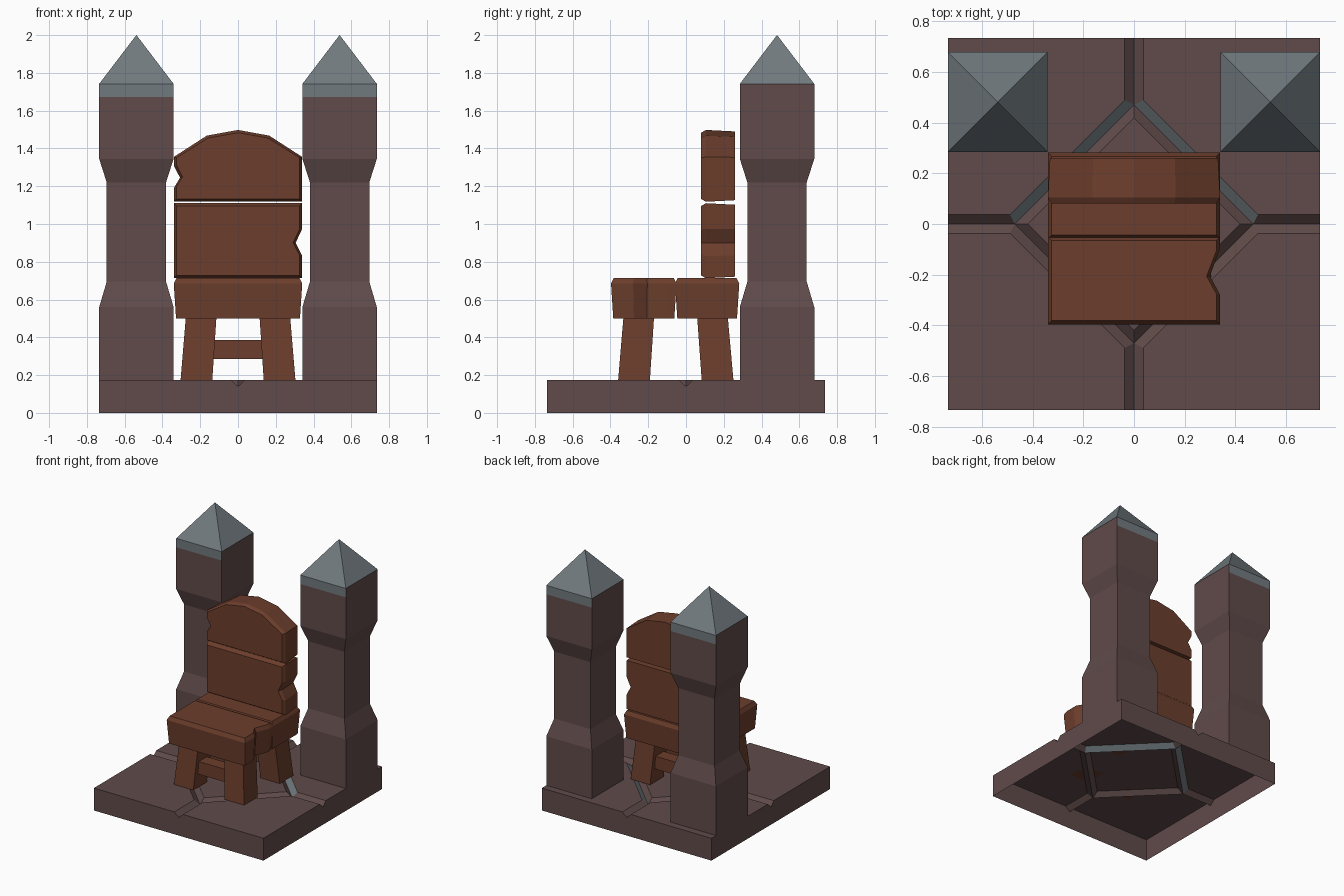
import bpy, bmesh
from mathutils import Vector

if "Cube" in bpy.data.objects:
    bpy.data.objects.remove(bpy.data.objects["Cube"])


def material(name, rgb):
    m = bpy.data.materials.new(name)
    m.diffuse_color = (*rgb, 1)
    m.use_nodes = True
    m.node_tree.nodes["Principled BSDF"].inputs["Base Color"].default_value = m.diffuse_color
    return m


STONE = material("purple_stone", (0.115, 0.070, 0.068))
SLATE = material("blue_grey_slate", (0.165, 0.195, 0.210))
WOOD = material("red_brown_wood", (0.150, 0.048, 0.025))


def finish(name, bm, mats, normals=True):
    bmesh.ops.remove_doubles(bm, verts=bm.verts[:], dist=1e-4)
    if normals:
        bmesh.ops.recalc_face_normals(bm, faces=bm.faces[:])
    me = bpy.data.meshes.new(name)
    bm.to_mesh(me)
    bm.free()
    for m in mats:
        me.materials.append(m)
    ob = bpy.data.objects.new(name, me)
    bpy.context.collection.objects.link(ob)
    return ob


def loft(bm, rings, cap_start=True, cap_end=True):
    vs = [[bm.verts.new(p) for p in r] for r in rings]
    n = len(vs[0])
    for a, b in zip(vs, vs[1:]):
        for i in range(n):
            bm.faces.new((a[i], a[(i + 1) % n], b[(i + 1) % n], b[i]))
    if cap_start:
        bm.faces.new(vs[0])
    if cap_end:
        bm.faces.new(vs[-1])


def square(cx, cy, h, z):
    return [(cx - h, cy - h, z), (cx + h, cy - h, z), (cx + h, cy + h, z), (cx - h, cy + h, z)]


# Hollow floor slab, one quadrant repeated four times, with V grooves
E, T, D, G = 0.735, 0.175, 0.14, 0.037
bm = bmesh.new()
for sx, sy in ((1, 1), (-1, 1), (-1, -1), (1, -1)):
    def face(*pts, mat=0):
        vs = [bm.verts.new((x * sx, y * sy, z)) for x, y, z in pts]
        f = bm.faces.new(vs if sx * sy > 0 else vs[::-1])
        f.material_index = mat
    back = 1 if sy > 0 else 0
    face((E, G, T), (E, E, T), (G, E, T), (G, 0.49, T), (0.49, G, T))        # corner tile
    face((0, 0, T), (0.42, 0, T), (0, 0.42, T))                              # centre tile
    face((0.42, 0, T), (0.47, 0, D), (0, 0.47, D), (0, 0.42, T))             # inner slope
    face((0.47, 0, D), (0.49, G, T), (G, 0.49, T), (0, 0.47, D), mat=back)   # outer slope
    face((0.47, 0, D), (E, 0, D), (E, G, T), (0.49, G, T))                   # side groove
    face((0, 0.47, D), (G, 0.49, T), (G, E, T), (0, E, D))                   # front/back groove
    face((E, 0, 0), (E, E, 0), (E, E, T), (E, G, T), (E, 0, D))              # side wall
    face((0, E, 0), (0, E, D), (G, E, T), (E, E, T), (E, E, 0))              # front/back wall
finish("floor_slab", bm, [STONE, SLATE], normals=False)

# Towers with pinched waists and pyramid caps
PROFILE = [(T, 0.197), (0.56, 0.197), (0.695, 0.157), (1.22, 0.157),
           (1.345, 0.197), (1.672, 0.197), (1.742, 0.197), (2.0, 0.0005)]
for side, name in ((-1, "left_tower"), (1, "right_tower")):
    bm = bmesh.new()
    loft(bm, [square(side * 0.538, 0.482, h, z) for z, h in PROFILE], cap_start=False)
    bm.normal_update()
    for f in bm.faces:
        z = f.calc_center_median().z
        band = 1.68 < z < 1.74 and abs(f.normal.y) > 0.5
        f.material_index = 1 if z > 1.75 or band else 0
    finish(name, bm, [STONE, SLATE])


# Planks: an outline lofted through layers of (depth, inset)
def plank(name, outline, layers, place):
    xs, ys = [p[0] for p in outline], [p[1] for p in outline]
    cx, cy = (min(xs) + max(xs)) / 2, (min(ys) + max(ys)) / 2
    w, h = (max(xs) - min(xs)) / 2, (max(ys) - min(ys)) / 2
    bm = bmesh.new()
    loft(bm, [[place(cx + (x - cx) * (1 - i / w), cy + (y - cy) * (1 - i / h), d)
               for x, y in outline] for d, i in layers])
    finish(name, bm, [WOOD])


W = 0.34
seat_layers = [(0.5, 0.012), (0.685, 0), (0.715, 0.015)]
back_layers = [(0.26, 0.008), (0.105, 0), (0.08, 0.015)]
flat = lambda x, y, d: (x, y, d)
upright = lambda x, z, d: (x, d, z)
plank("seat_front_plank",
      [(-W, -0.397), (W, -0.397), (W, -0.28), (0.3, -0.205), (W, -0.095), (W, -0.05), (-W, -0.05)],
      seat_layers, flat)
plank("seat_rear_plank", [(-W, -0.058), (W, -0.058), (W, 0.282), (-W, 0.282)], seat_layers, flat)
plank("backrest_lower_plank",
      [(-W, 0.713), (W, 0.713), (W, 0.83), (0.305, 0.9), (W, 0.975), (W, 1.11), (-W, 1.11)],
      back_layers, upright)
plank("backrest_upper_plank",
      [(-W, 1.118), (W, 1.118), (W, 1.355), (0.165, 1.468), (0, 1.498), (-0.165, 1.468),
       (-W, 1.355), (-W, 1.31), (-0.307, 1.245), (-W, 1.19)],
      back_layers, upright)

# Splayed legs
for sx, xn in ((-1, "left"), (1, "right")):
    for yn, y0, y1 in (("front", -0.275, -0.25), ("rear", 0.167, 0.14)):
        bm = bmesh.new()
        loft(bm, [square(sx * 0.22, y0, 0.084, T), square(sx * 0.195, y1, 0.081, 0.51)])
        finish(f"{yn}_{xn}_leg", bm, [WOOD])

# Stretchers between the legs
for name, y in (("front_stretcher", -0.262), ("rear_stretcher", 0.153)):
    bm = bmesh.new()
    loft(bm, [[(x, y - 0.05, 0.285), (x, y + 0.05, 0.285), (x, y + 0.05, 0.385), (x, y - 0.05, 0.385)]
              for x in (-0.16, 0.16)])
    finish(name, bm, [WOOD])
